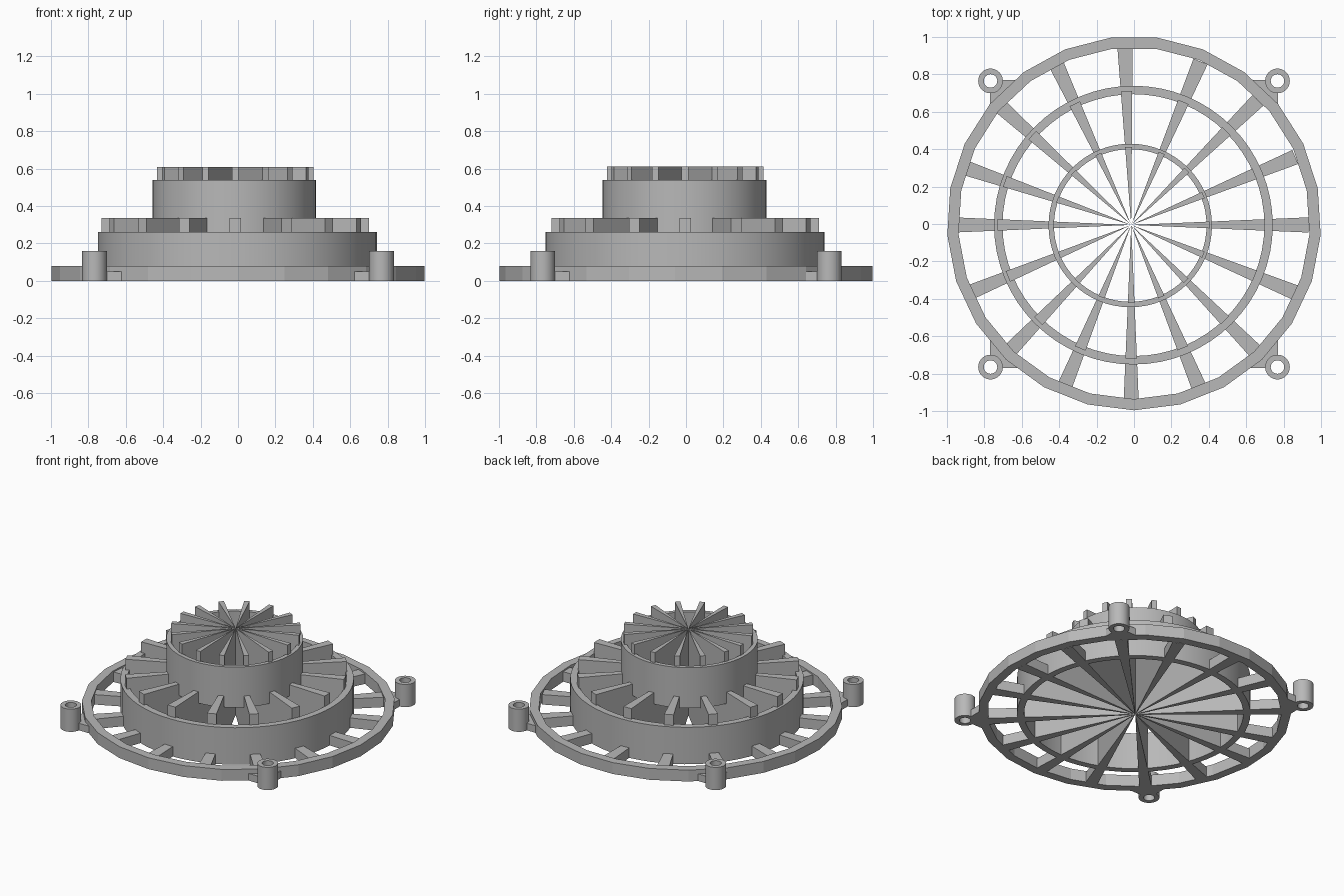
import bpy, bmesh
from math import sin, cos, radians, tau

cube = bpy.data.objects.get("Cube")
if cube:
    bpy.data.objects.remove(cube)

grey = bpy.data.materials.new("plain grey")
grey.use_nodes = True
grey.diffuse_color = (0.48, 0.48, 0.48, 1)
grey.node_tree.nodes["Principled BSDF"].inputs["Base Color"].default_value = (0.48, 0.48, 0.48, 1)


def finish(bm, name, smooth=False):
    bmesh.ops.recalc_face_normals(bm, faces=bm.faces)
    mesh = bpy.data.meshes.new(name)
    bm.to_mesh(mesh)
    bm.free()
    mesh.materials.append(grey)
    obj = bpy.data.objects.new(name, mesh)
    bpy.context.collection.objects.link(obj)
    if smooth:
        bpy.ops.object.select_all(action='DESELECT')
        obj.select_set(True)
        bpy.context.view_layer.objects.active = obj
        bpy.ops.object.shade_smooth_by_angle(angle=radians(30))
    return obj


def prism(bm, outline, z0, z1):
    """Extrude a flat outline between two heights."""
    low = [bm.verts.new((x, y, z0)) for x, y in outline]
    high = [bm.verts.new((x, y, z1)) for x, y in outline]
    bm.faces.new(low)
    bm.faces.new(high)
    n = len(outline)
    for i in range(n):
        j = (i + 1) % n
        bm.faces.new((low[i], low[j], high[j], high[i]))


def ring(name, centre, r_out, r_in, z0, z1, sides, smooth=True):
    """Tube with a square cross-section and a vertex towards the front."""
    bm = bmesh.new()
    loops = []
    for k in range(sides):
        a = tau * k / sides - tau / 4
        loops.append([bm.verts.new((centre[0] + r * cos(a), centre[1] + r * sin(a), z))
                      for r, z in ((r_out, z0), (r_out, z1), (r_in, z1), (r_in, z0))])
    for k in range(sides):
        a, b = loops[k], loops[(k + 1) % sides]
        for i in range(4):
            j = (i + 1) % 4
            bm.faces.new((a[i], b[i], b[j], a[j]))
    return finish(bm, name, smooth)


# Slightly uneven spoke directions, in degrees
ANGLES = [0, 22.5, 44.5, 67, 92, 115, 137.8, 161,
          180, 202.7, 226, 247.6, 270, 292.7, 314.5, 337.6]
HUB = (-0.015, -0.005)


def spokes(name, length, z0, z1, half_angle=2.45):
    """Wedge-shaped spokes that meet in a point at the hub."""
    bm = bmesh.new()
    for angle in ANGLES:
        tips = [radians(angle + s * half_angle) for s in (-1, 1)]
        prism(bm, [HUB] + [(HUB[0] + length * cos(t), HUB[1] + length * sin(t))
                           for t in tips], z0, z1)
    return finish(bm, name)


# Base tier
ring("outer_ring", (0, 0.004), 1.0, 0.94, 0, 0.08, 25, False)
spokes("base_spokes", 0.95, 0, 0.07)

# Middle tier
ring("middle_ring", (-0.003, -0.006), 0.745, 0.70, 0, 0.26, 64)
spokes("middle_spokes", 0.715, 0, 0.335)

# Top tier
ring("top_ring", (-0.02, -0.008), 0.437, 0.408, 0.255, 0.54, 64)
spokes("top_spokes", 0.418, 0.255, 0.61)

# Screw bosses with a gusset to the outer ring at each corner
for side, sx in (("left", 1), ("right", -1)):
    for end, sy in (("front", -1), ("back", 1)):
        centre = (sx * 0.767, sy * 0.765)
        ring(f"{end}_{side}_boss", centre, 0.066, 0.036, 0, 0.16, 32)
        bm = bmesh.new()
        prism(bm, [(sx * x, sy * y) for x, y in
                   ((0.60, 0.77), (0.71, 0.77), (0.77, 0.71), (0.77, 0.60))], 0, 0.05)
        finish(bm, f"{end}_{side}_gusset")
